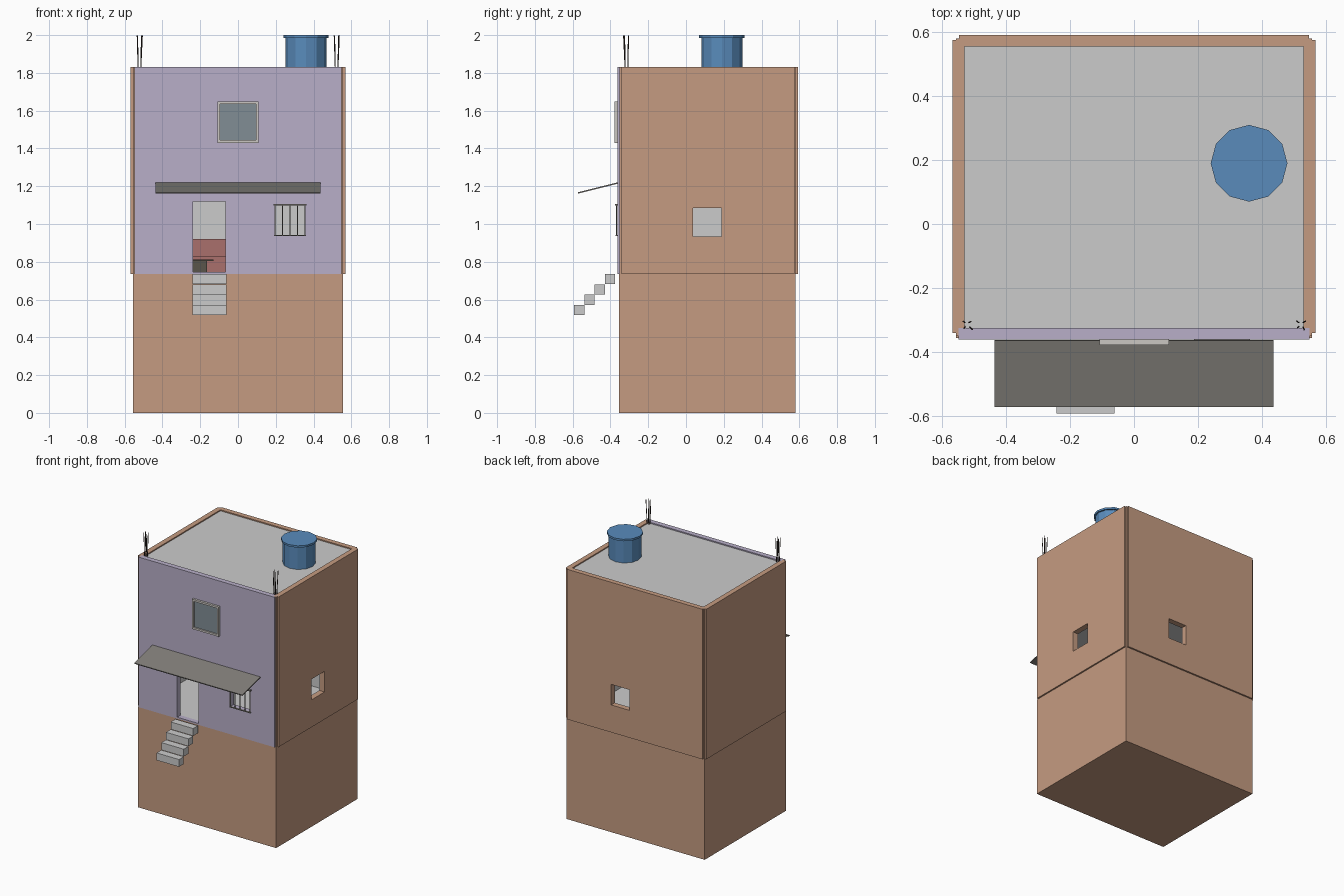
import bpy, math, random
from mathutils import Vector

if "Cube" in bpy.data.objects:
    bpy.data.objects.remove(bpy.data.objects["Cube"])

random.seed(4)


def material(name, rgb):
    m = bpy.data.materials.new(name)
    m.diffuse_color = (*rgb, 1)
    m.use_nodes = True
    m.node_tree.nodes["Principled BSDF"].inputs["Base Color"].default_value = m.diffuse_color
    return m


BRICK = material("brick", (0.56, 0.33, 0.22))
LILAC = material("lilac_paint", (0.48, 0.43, 0.58))
BLUE = material("blue_plastic", (0.10, 0.26, 0.50))
SHEET = material("awning_sheet", (0.22, 0.21, 0.19))
GLASS = material("glass", (0.22, 0.27, 0.30))
PALE = material("pale_frame", (0.60, 0.57, 0.54))
STEEL = material("rusty_steel", (0.05, 0.035, 0.03))
RED = material("red_cloth", (0.40, 0.16, 0.15))
DARK = material("dark_wood", (0.10, 0.09, 0.07))


def box(name, x, y, z, mat=None):
    """Box given by its (low, high) ranges."""
    bpy.ops.mesh.primitive_cube_add(size=1, location=[sum(r) / 2 for r in (x, y, z)])
    o = bpy.context.object
    o.name = name
    o.scale = [r[1] - r[0] for r in (x, y, z)]
    bpy.ops.object.transform_apply(location=False, rotation=False, scale=True)
    if mat:
        o.data.materials.append(mat)
    return o


def rod(name, a, b, r, sides=6, mat=None):
    a, b = Vector(a), Vector(b)
    d = b - a
    bpy.ops.mesh.primitive_cylinder_add(vertices=sides, radius=r, depth=d.length, location=(a + b) / 2)
    o = bpy.context.object
    o.name = name
    o.rotation_euler = d.to_track_quat('Z', 'Y').to_euler()
    if mat:
        o.data.materials.append(mat)
    return o


def cut(o, *cutters):
    for c in cutters:
        m = o.modifiers.new("opening", 'BOOLEAN')
        m.operation = 'DIFFERENCE'
        m.solver = 'EXACT'
        m.object = c


# Openings
door_cut = box("door_cutter", (-0.237, -0.067), (-0.45, -0.28), (0.745, 1.12))
front_cut = box("front_window_cutter", (0.195, 0.355), (-0.45, -0.28), (0.94, 1.10))
side_cut = box("side_window_cutter", (0.48, 0.65), (0.037, 0.187), (0.935, 1.085))
back_cut = box("back_window_cutter", (0.04, 0.19), (0.50, 0.65), (0.935, 1.085))
for c in (door_cut, front_cut, side_cut, back_cut):
    c.hide_render = True
    c.hide_set(True)

# Lower storey and upper walls
FLOOR, TOP = 0.735, 1.83
box("lower_storey", (-0.557, 0.557), (-0.356, 0.58), (0, FLOOR), BRICK)
cut(box("front_wall", (-0.549, 0.549), (-0.362, -0.325), (FLOOR, TOP), LILAC), door_cut, front_cut)
cut(box("back_wall", (-0.547, 0.547), (0.555, 0.592), (FLOOR, TOP), BRICK), back_cut)
cut(box("right_wall", (0.53, 0.568), (-0.341, 0.575), (FLOOR, TOP), BRICK), side_cut)
box("left_wall", (-0.568, -0.53), (-0.341, 0.575), (FLOOR, TOP), BRICK)
for s, side in ((-1, "left"), (1, "right")):
    xs = sorted((s * 0.535, s * 0.557))
    box(f"{side}_back_corner", xs, (0.56, 0.581), (FLOOR, TOP), BRICK)
    box(f"{side}_front_corner", xs, (-0.351, -0.33), (FLOOR, TOP), BRICK)

# Roof, floors and plastered interior
box("roof_slab", (-0.53, 0.53), (-0.325, 0.555), (1.78, 1.822))
box("ceiling", (-0.53, 0.53), (-0.325, 0.555), (1.24, 1.27))
box("room_floor", (-0.53, 0.53), (-0.325, 0.555), (FLOOR, 0.745))
box("left_plaster", (-0.53, -0.525), (-0.325, 0.555), (0.745, 1.24))
cut(box("right_plaster", (0.525, 0.53), (-0.325, 0.555), (0.745, 1.24)), side_cut)
cut(box("back_plaster", (-0.525, 0.525), (0.55, 0.555), (0.745, 1.24)), back_cut)

# Furniture glimpsed through the door
box("sofa_seat", (-0.40, 0.02), (0.36, 0.54), (0.745, 0.83), RED)
box("sofa_back", (-0.40, 0.02), (0.49, 0.55), (0.83, 0.92), RED)
box("cabinet", (-0.36, -0.165), (0.10, 0.25), (0.745, 0.805), DARK)
box("cabinet_top", (-0.38, -0.13), (0.09, 0.26), (0.805, 0.813), DARK)

# Floating entrance steps
for i in range(4):
    y, z = -0.375 - 0.0545 * i, 0.735 - 0.0545 * i
    box(f"step_{i + 1}", (-0.242, -0.061), (y - 0.0545, y), (z - 0.0535, z))

# Sloping awning
slope = math.atan2(0.053, 0.21)
awning = box("awning", (-0.437, 0.437), (-0.575, -0.36), (1.187, 1.194), SHEET)
awning.rotation_euler.x = slope

# Upper window
yf = (-0.378, -0.358)
for name, x, z in (("left", (-0.108, -0.094), (1.43, 1.648)), ("right", (0.095, 0.109), (1.43, 1.648)),
                   ("bottom", (-0.094, 0.095), (1.43, 1.444)), ("top", (-0.094, 0.095), (1.634, 1.648))):
    box(f"window_frame_{name}", x, yf, z, PALE)
box("window_glass", (-0.094, 0.095), (-0.368, -0.358), (1.444, 1.634), GLASS)

# Barred window
box("grille_top_rail", (0.187, 0.363), (-0.376, -0.36), (1.097, 1.106), SHEET)
box("grille_bottom_rail", (0.19, 0.36), (-0.372, -0.36), (0.936, 0.942), SHEET)
for i in range(5):
    x = 0.195 + 0.04 * i
    rod(f"grille_bar_{i + 1}", (x, -0.368, 0.937), (x, -0.368, 1.10), 0.0035, 6, SHEET)

# Water tank with lid
rod("tank_body", (0.36, 0.19, 1.82), (0.36, 0.19, 1.988), 0.109, 12, BLUE)
rod("tank_lid", (0.36, 0.19, 1.986), (0.36, 0.19, 2.0), 0.12, 12, BLUE)

# Splayed reinforcing bars at the front corners
for s, side in ((-1, "left"), (1, "right")):
    for i in range(4):
        a = math.radians(45 + 90 * i)
        base = Vector((s * 0.522 + 0.009 * math.cos(a), -0.315 + 0.009 * math.sin(a), 1.80))
        lean = Vector((random.uniform(0.004, 0.014) * math.cos(a),
                       random.uniform(0.004, 0.014) * math.sin(a), 0.198))
        rod(f"{side}_rebar_{i + 1}", base, base + lean, 0.0025, 6, STEEL)
